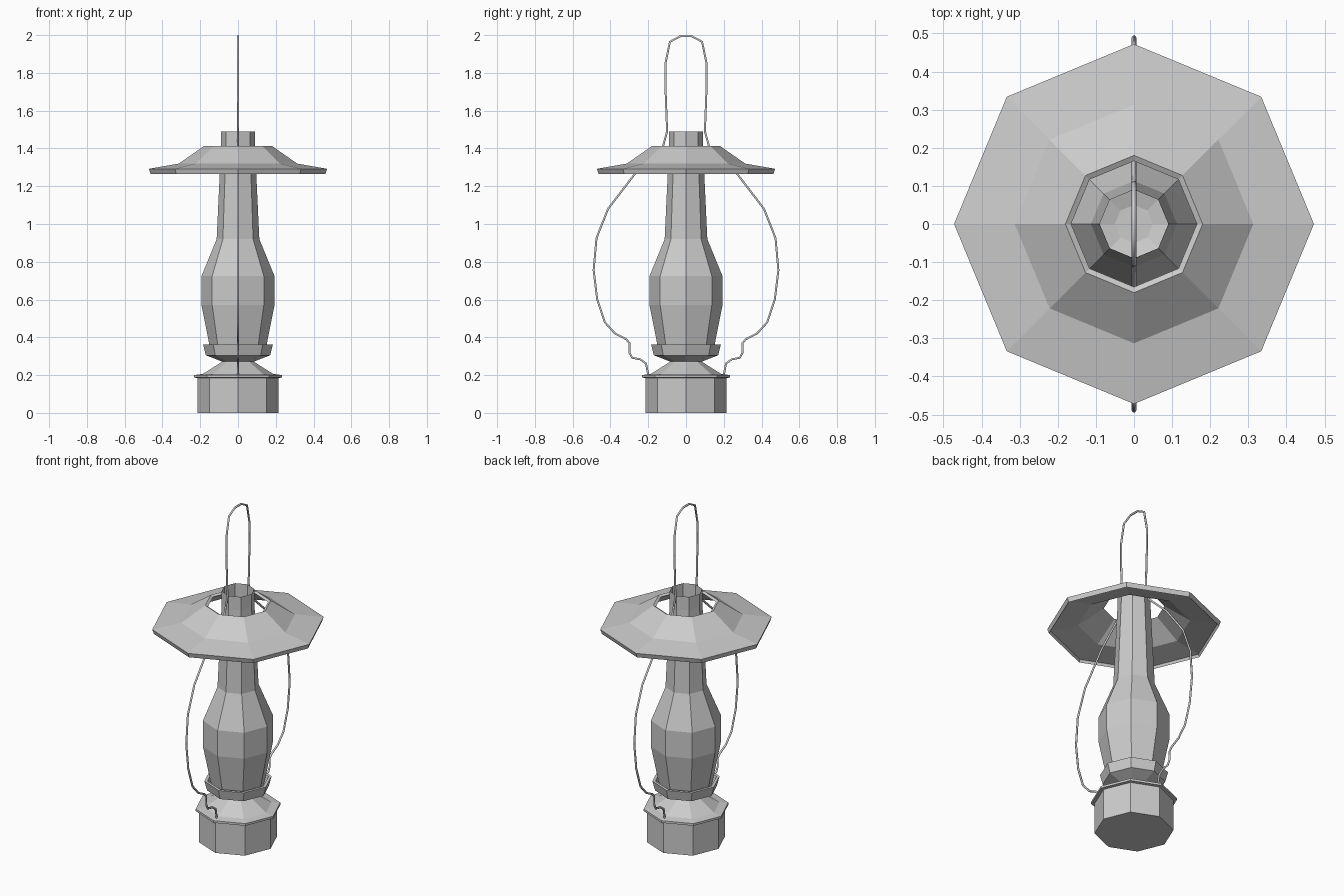
import bpy
from math import cos, sin, pi

if "Cube" in bpy.data.objects:
    bpy.data.objects.remove(bpy.data.objects["Cube"])

SIDES = 8


def lathe(name, profile, cap_start=False, cap_end=False, closed=False):
    """Revolve a (radius, height) profile into a flat-faced octagonal part."""
    verts = [(r * cos(2 * pi * s / SIDES), r * sin(2 * pi * s / SIDES), z)
             for r, z in profile for s in range(SIDES)]
    n = len(profile)
    faces = []
    for i in range(n if closed else n - 1):
        a, b = i * SIDES, (i + 1) % n * SIDES
        for s in range(SIDES):
            t = (s + 1) % SIDES
            faces.append((a + s, a + t, b + t, b + s))
    if cap_start:
        faces.append(tuple(reversed(range(SIDES))))
    if cap_end:
        faces.append(tuple(range((n - 1) * SIDES, n * SIDES)))
    mesh = bpy.data.meshes.new(name)
    mesh.from_pydata(verts, [], faces)
    obj = bpy.data.objects.new(name, mesh)
    bpy.context.collection.objects.link(obj)
    return obj


# Fuel tank, its rim and shoulder, and the burner cup with its inner floor
lathe("tank_and_burner", [
    (0.215, 0), (0.215, 0.185), (0.233, 0.187), (0.233, 0.2), (0.185, 0.207),
    (0.09, 0.267), (0.085, 0.272), (0.17, 0.305), (0.185, 0.362),
    (0.168, 0.362), (0.155, 0.315), (0.05, 0.285)],
    cap_start=True, cap_end=True)

# Open chimney with bulged lower body
lathe("chimney", [
    (0.14, 0.312), (0.152, 0.362), (0.193, 0.57), (0.193, 0.725),
    (0.113, 0.92), (0.09, 1.41), (0.09, 1.49)])

# Shade: thin closed ring with a turned-down edge
lathe("shade", [
    (0.463, 1.265), (0.472, 1.292), (0.313, 1.32), (0.18, 1.413),
    (0.165, 1.405), (0.305, 1.308), (0.455, 1.28)], closed=True)

# Wire bail handle: half path, mirrored across y = 0
half = [(0.2, 0.2), (0.212, 0.262), (0.243, 0.284), (0.285, 0.292),
        (0.3, 0.32), (0.3, 0.37), (0.316, 0.39), (0.375, 0.42),
        (0.43, 0.48), (0.47, 0.6), (0.489, 0.755), (0.474, 0.925),
        (0.413, 1.08), (0.275, 1.26), (0.125, 1.4), (0.1, 1.49),
        (0.108, 1.7), (0.108, 1.855), (0.085, 1.965), (0.03, 1.994)]
path = half + [(-y, z) for y, z in reversed(half)]
curve = bpy.data.curves.new("handle", 'CURVE')
curve.dimensions = '3D'
curve.bevel_depth = 0.006
curve.bevel_resolution = 1
curve.use_fill_caps = True
spline = curve.splines.new('POLY')
spline.points.add(len(path) - 1)
for p, (y, z) in zip(spline.points, path):
    p.co = (0, y, z, 1)
handle = bpy.data.objects.new("handle", curve)
bpy.context.collection.objects.link(handle)
